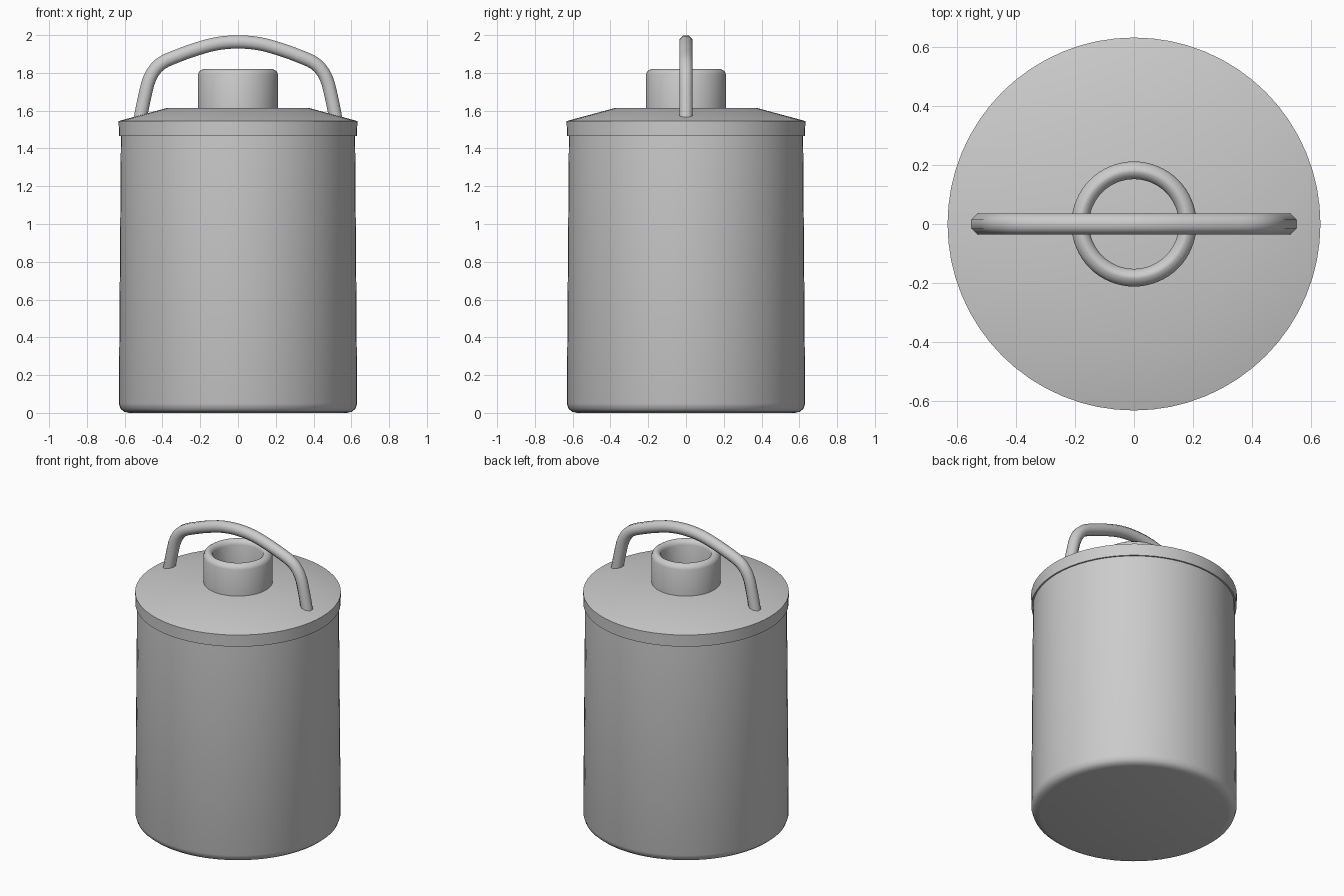
import bpy
import bmesh
from math import sin, cos, pi, radians
from mathutils import Vector

if "Cube" in bpy.data.objects:
    bpy.data.objects.remove(bpy.data.objects["Cube"])


def finish(name, bm, angle):
    bmesh.ops.recalc_face_normals(bm, faces=bm.faces[:])
    mesh = bpy.data.meshes.new(name)
    bm.to_mesh(mesh)
    bm.free()
    obj = bpy.data.objects.new(name, mesh)
    bpy.context.collection.objects.link(obj)
    bpy.ops.object.select_all(action='DESELECT')
    obj.select_set(True)
    bpy.context.view_layer.objects.active = obj
    bpy.ops.object.shade_smooth_by_angle(angle=radians(angle))
    return obj


def bridge(bm, rings, closed=False):
    n = len(rings[0])
    pairs = list(zip(rings, rings[1:]))
    if closed:
        pairs.append((rings[-1], rings[0]))
    for a, b in pairs:
        for i in range(n):
            j = (i + 1) % n
            bm.faces.new((a[i], a[j], b[j], b[i]))
    if not closed:
        bm.faces.new(rings[0])
        bm.faces.new(rings[-1])


def lathe(name, profile, closed=False, segments=64, angle=50):
    bm = bmesh.new()
    rings = [[bm.verts.new((r * cos(2 * pi * i / segments), r * sin(2 * pi * i / segments), z))
              for i in range(segments)] for r, z in profile]
    bridge(bm, rings, closed)
    return finish(name, bm, angle)


# Slightly tapered can body with a rounded foot
lathe("body", [(0.575, 0), (0.603, 0.006), (0.622, 0.022), (0.631, 0.05), (0.62, 1.47)])

# Lid with straight rim, sloped shoulder and flat centre
lathe("lid", [(0.63, 1.465), (0.632, 1.545), (0.38, 1.613)])

# Hollow neck with chamfered mouth
lathe("neck", [(0.212, 1.60), (0.212, 1.79), (0.205, 1.808), (0.185, 1.821), (0.175, 1.821),
               (0.158, 1.808), (0.152, 1.79), (0.152, 1.60)], closed=True)

# Carrying handle: smoothed arch swept with an octagonal section
half = [(-0.517, 1.56), (-0.495, 1.67), (-0.466, 1.775), (-0.41, 1.848), (-0.31, 1.894),
        (-0.21, 1.929), (-0.11, 1.955), (0, 1.964)]
ctrl = [Vector(p) for p in half + [(-x, z) for x, z in half[-2::-1]]]
ctrl = [2 * ctrl[0] - ctrl[1]] + ctrl + [2 * ctrl[-1] - ctrl[-2]]
path = []
for a, b, c, d in zip(ctrl, ctrl[1:], ctrl[2:], ctrl[3:]):
    for t in (0, 1 / 3, 2 / 3):
        path.append(0.5 * (2 * b + (c - a) * t + (2 * a - 5 * b + 4 * c - d) * t ** 2
                           + (3 * b - a - 3 * c + d) * t ** 3))
path.append(ctrl[-2])
bm = bmesh.new()
rings = []
for k, p in enumerate(path):
    tan = (path[min(k + 1, len(path) - 1)] - path[max(k - 1, 0)]).normalized()
    ring = []
    for i in range(8):
        a = 2 * pi * (i + 0.5) / 8
        u, v = 0.038 * cos(a), 0.038 * sin(a)
        ring.append(bm.verts.new((p.x - tan.y * u, v, p.y + tan.x * u)))
    rings.append(ring)
bridge(bm, rings)
finish("handle", bm, 60)
